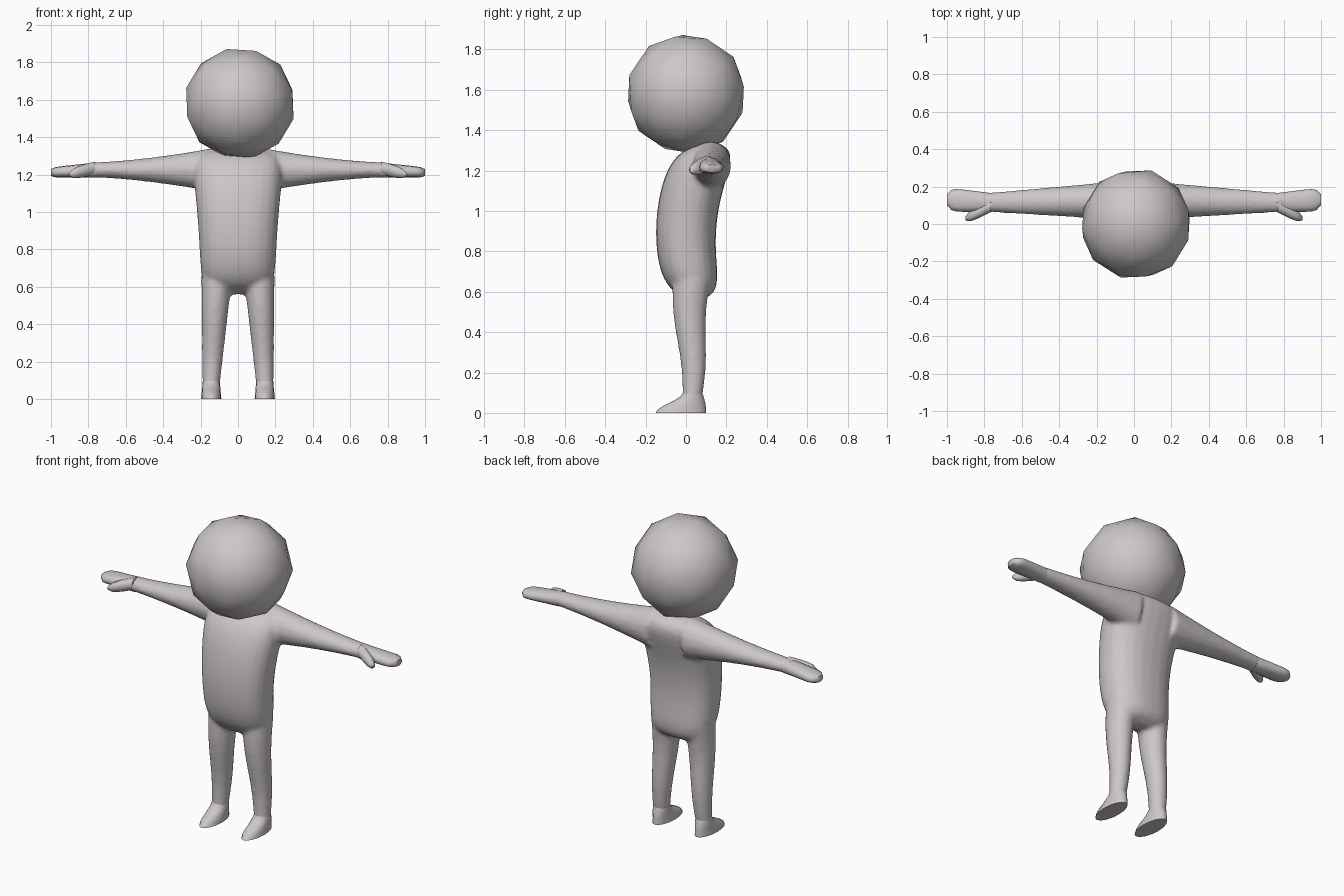
import bpy, bmesh
from math import sin, cos, pi, radians, sqrt
from mathutils import Euler

if "Cube" in bpy.data.objects:
    bpy.data.objects.remove(bpy.data.objects["Cube"])

COLOR = (0.61, 0.57, 0.59, 1)
skin = bpy.data.materials.new("pale_grey")
skin.use_nodes = True
skin.diffuse_color = COLOR
skin.node_tree.nodes["Principled BSDF"].inputs["Base Color"].default_value = COLOR


def mix(start, end, t):
    return start + (end - start) * t


def tube(bm, axis, start, end, section, side=1, steps=8, sides=16, power=1.0):
    """Closed tube; section(t) gives centre and radius across, then centre and radius of the other direction."""
    loops = []
    for step in range(steps + 1):
        t = step / steps
        along = mix(start, end, t)
        centre_a, radius_a, centre_b, radius_b = section(t)
        loop = []
        for i in range(sides):
            c, s = cos(2 * pi * i / sides), sin(2 * pi * i / sides)
            a = centre_a + radius_a * abs(c) ** power * (1 if c > 0 else -1)
            b = centre_b + radius_b * abs(s) ** power * (1 if s > 0 else -1)
            x, y, z = (along, a, b) if axis == "x" else (a, b, along)
            loop.append(bm.verts.new((x * side, y, z)))
        loops.append(loop)
    faces = [bm.faces.new(loops[0]), bm.faces.new(loops[-1])]
    for low, high in zip(loops, loops[1:]):
        for i in range(sides):
            j = (i + 1) % sides
            faces.append(bm.faces.new((low[i], low[j], high[j], high[i])))
    bmesh.ops.recalc_face_normals(bm, faces=faces)


def finish(name, bm, angle=50):
    mesh = bpy.data.meshes.new(name)
    bm.to_mesh(mesh)
    bm.free()
    mesh.materials.append(skin)
    obj = bpy.data.objects.new(name, mesh)
    bpy.context.collection.objects.link(obj)
    bpy.ops.object.select_all(action="DESELECT")
    obj.select_set(True)
    bpy.context.view_layer.objects.active = obj
    bpy.ops.object.shade_smooth_by_angle(angle=radians(angle))
    return obj


# Cross-sections: each part's centre line and thickness along its length
TORSO_BOTTOM, TORSO_TOP = 0.56, 1.34


def torso_section(t):
    z = mix(TORSO_BOTTOM, TORSO_TOP, t)
    rounding = sqrt(max(1 - abs(2 * t - 1) ** 6, 0.04))
    width = (0.2 + 0.06 * t * t) * sqrt(rounding)
    depth = mix(0.14, 0.16, t) * rounding
    spine = 0.55 * (z - 0.87) ** 2
    return 0, width, spine, depth


def arm_section(t):
    height = 0.04 + 0.08 * (1 - t) ** 1.6
    return mix(0.125, 0.115, t), mix(0.1, 0.05, t), 1.225, height


def leg_section(t):
    calf = 0.01 * sin(2 * pi * t)
    return mix(0.145, 0.113, t), mix(0.045, 0.083, t), 0.028 + calf, mix(0.047, 0.095, t)


def foot_section(t):
    toe = mix(-0.15, -0.015, t * t * (3 - 2 * t))
    heel = mix(0.1, 0.08, t * t)
    return 0.143, mix(0.054, 0.045, t), (toe + heel) / 2, (heel - toe) / 2


def mitten_section(t):
    rounding = sqrt(1 - 0.8 * t ** 10)
    width = mix(0.05, 0.065, t) * rounding
    thickness = mix(0.04, 0.028, t) * sqrt(rounding)
    return mix(0.115, 0.13, t), width, mix(1.224, 1.211, t), thickness


def thumb_section(t):
    radius = 0.036 * sqrt(1 - 0.9 * t ** 4)
    return mix(0.1, 0.03, t), radius, mix(1.235, 1.2, t), radius


# Head: a coarse, slightly tilted ball
bm = bmesh.new()
bmesh.ops.create_icosphere(bm, subdivisions=2, radius=0.3)
bmesh.ops.rotate(bm, verts=bm.verts, matrix=Euler((0.3, 0.2, 0.4)).to_matrix())
bmesh.ops.translate(bm, verts=bm.verts, vec=(0.01, 0, 1.58))
finish("head", bm)

# Body: torso, arms and legs fused into one skin
bm = bmesh.new()
tube(bm, "z", TORSO_BOTTOM, TORSO_TOP, torso_section, steps=30, sides=24, power=0.85)
for side in (1, -1):
    tube(bm, "x", 0.12, 0.8, arm_section, side)
    tube(bm, "z", 0.05, 0.66, leg_section, side)
body = finish("body", bm, 80)
remesh = body.modifiers.new("fuse", "REMESH")
remesh.mode = "VOXEL"
remesh.voxel_size = 0.012
remesh.use_smooth_shade = True
soften = body.modifiers.new("soften", "SMOOTH")
soften.factor = 0.5
soften.iterations = 6

# Hands (mitten and thumb) and feet on both sides
for side, label in ((1, "left"), (-1, "right")):
    bm = bmesh.new()
    tube(bm, "x", 0.76, 1, mitten_section, side, steps=10, sides=12, power=0.85)
    tube(bm, "x", 0.765, 0.9, thumb_section, side, steps=6, sides=10)
    finish(label + "_hand", bm)

    bm = bmesh.new()
    tube(bm, "z", 0, 0.1, foot_section, side, steps=6)
    finish(label + "_foot", bm)
